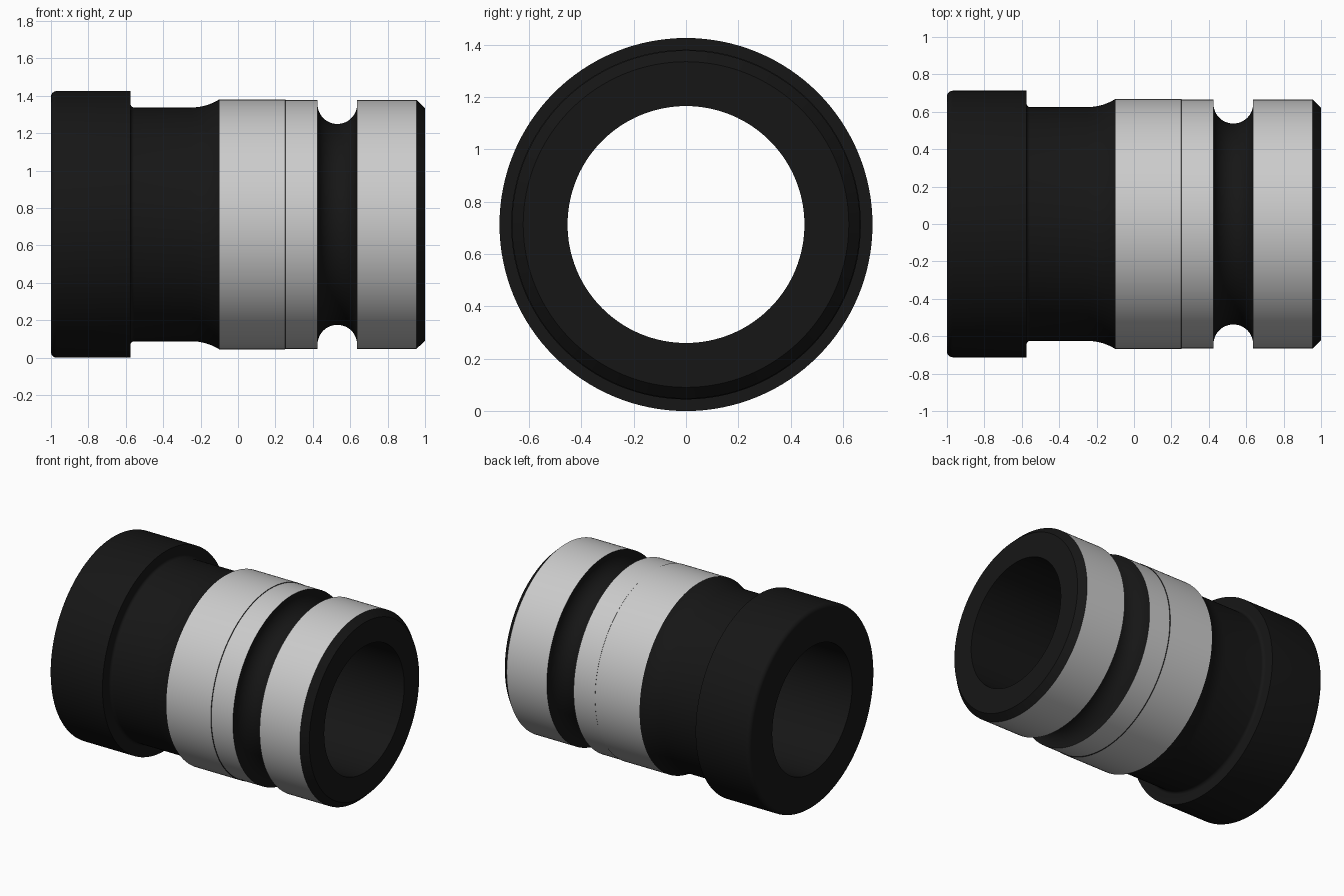
import bpy, math

if "Cube" in bpy.data.objects:
    bpy.data.objects.remove(bpy.data.objects["Cube"])

AXIS_Z = 0.7125
SIDES = 128

black = bpy.data.materials.new("black_finish")
black.diffuse_color = (0.008, 0.008, 0.008, 1)
black.use_nodes = True
black.node_tree.nodes["Principled BSDF"].inputs["Base Color"].default_value = black.diffuse_color


def arc(cx, cr, rx, rr, start, end, steps):
    """Points on an elliptical arc in the (x, radius) plane, in degrees."""
    pts = []
    for i in range(steps + 1):
        t = math.radians(start + (end - start) * i / steps)
        pts.append((cx + rx * math.cos(t), cr + rr * math.sin(t)))
    return pts


def lathe(name, profile, material=None):
    """Spin an (x, radius) profile about the horizontal x axis."""
    verts, faces = [], []
    for x, r in profile:
        for k in range(SIDES):
            a = 2 * math.pi * k / SIDES
            verts.append((x, r * math.cos(a), AXIS_Z + r * math.sin(a)))
    for i in range(len(profile) - 1):
        for k in range(SIDES):
            n = (k + 1) % SIDES
            faces.append((i * SIDES + k, i * SIDES + n,
                          (i + 1) * SIDES + n, (i + 1) * SIDES + k))
    mesh = bpy.data.meshes.new(name)
    mesh.from_pydata(verts, [], faces)
    if material:
        mesh.materials.append(material)
    obj = bpy.data.objects.new(name, mesh)
    bpy.context.collection.objects.link(obj)
    bpy.ops.object.select_all(action='DESELECT')
    obj.select_set(True)
    bpy.context.view_layer.objects.active = obj
    bpy.ops.object.shade_smooth_by_angle(angle=math.radians(25))
    return obj


# Flange with rounded outer edge, filleted neck and flared shoulder
flange = [(-1, 0.4525)] + arc(-0.97, 0.6825, 0.03, 0.03, 180, 90, 6) + [(-0.575, 0.7125)]
neck = arc(-0.555, 0.645, 0.02, 0.02, 180, 270, 6)
# circular flare rising from the neck to the first band
R = (0.15 ** 2 + 0.043 ** 2) / (2 * 0.043)
flare = arc(-0.25, 0.625 + R, R, R, 270, 270 + math.degrees(math.asin(0.15 / R)), 8)
lathe("flange_and_neck", flange + neck + flare, black)

# Grey bands, with a hairline step between the first two
lathe("wide_band", [(-0.1, 0.668), (0.252, 0.668)])
lathe("band_step", [(0.252, 0.668), (0.255, 0.665)], black)
lathe("narrow_band", [(0.255, 0.665), (0.425, 0.665)])
lathe("end_band", [(0.637, 0.665), (0.955, 0.665)])

# Round-bottomed groove
lathe("ring_groove", [(0.425, 0.665)] + arc(0.531, 0.643, 0.106, 0.106, 180, 360, 24)
      + [(0.637, 0.665)], black)

# Chamfered end, then the through bore back to the flange
lathe("chamfered_end_and_bore",
      [(0.955, 0.665), (1, 0.622), (1, 0.4525), (-1, 0.4525)], black)
